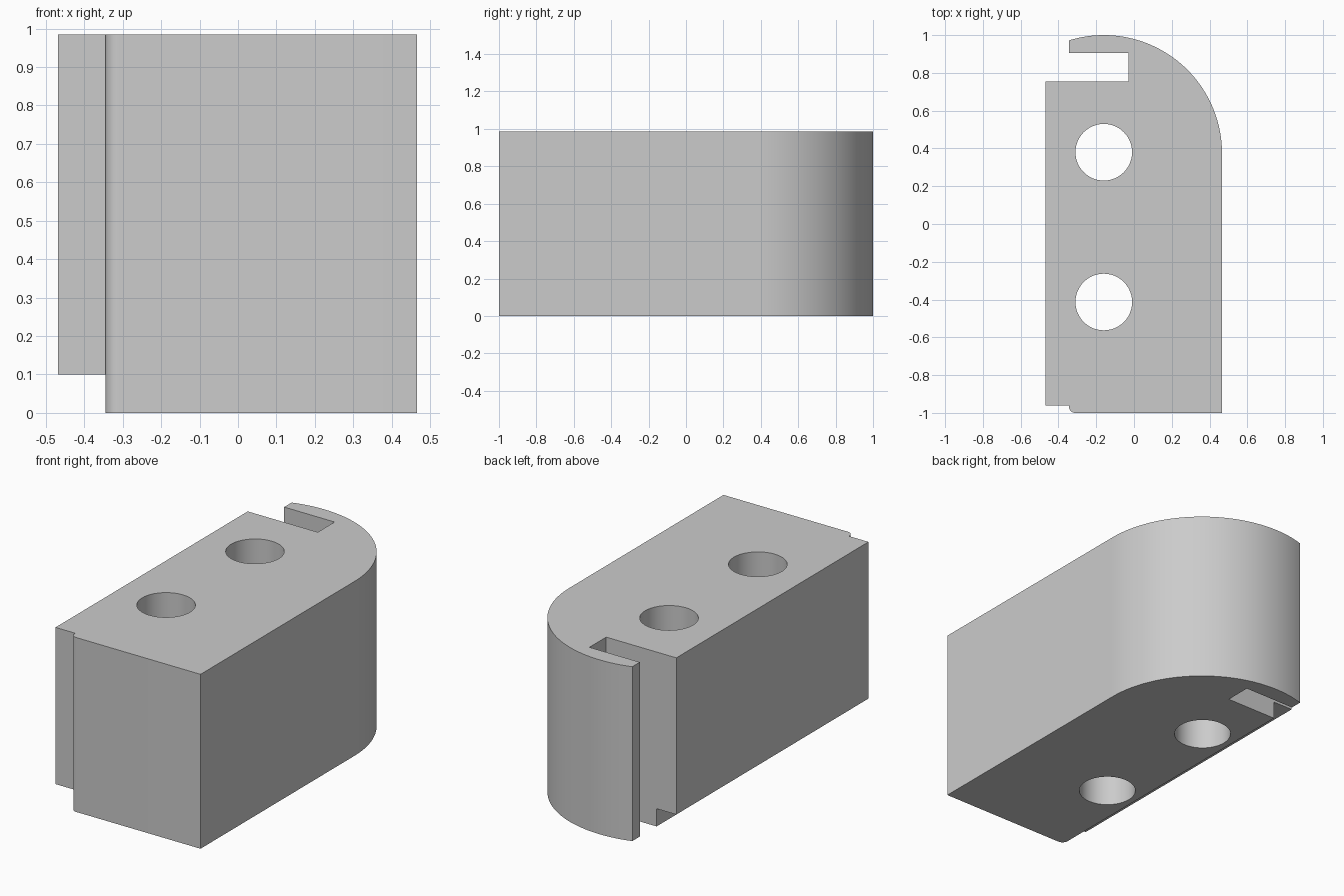
import bpy, bmesh
from math import sin, cos, radians

cube = bpy.data.objects.get("Cube")
if cube:
    bpy.data.objects.remove(cube)

HEIGHT = 0.985
LEFT, STEP_X, RIGHT = -0.468, -0.345, 0.466

grey = bpy.data.materials.new("plain grey")
grey.use_nodes = True
grey.diffuse_color = (0.6, 0.6, 0.6, 1)
grey.node_tree.nodes["Principled BSDF"].inputs["Base Color"].default_value = (0.6, 0.6, 0.6, 1)


def arc(cx, cy, r, start, end, steps):
    """Points along a circular arc, angles in degrees."""
    angles = [radians(start + (end - start) * i / steps) for i in range(steps + 1)]
    return [(cx + r * cos(a), cy + r * sin(a)) for a in angles]


def prism(name, outline, z0, z1):
    """Extrude a flat outline from z0 up to z1."""
    bm = bmesh.new()
    face = bm.faces.new([bm.verts.new((x, y, z0)) for x, y in outline])
    top = bmesh.ops.extrude_face_region(bm, geom=[face])["geom"]
    verts = [v for v in top if isinstance(v, bmesh.types.BMVert)]
    bmesh.ops.translate(bm, verts=verts, vec=(0, 0, z1 - z0))
    bmesh.ops.recalc_face_normals(bm, faces=bm.faces)
    mesh = bpy.data.meshes.new(name)
    bm.to_mesh(mesh)
    bm.free()
    mesh.materials.append(grey)
    obj = bpy.data.objects.new(name, mesh)
    bpy.context.collection.objects.link(obj)
    return obj


# Block: rounded back corner, hooked lip with slot, small rounded front edge
outline = [(RIGHT, -1)]
outline += arc(-0.16, 0.374, 0.626, 0, 107.2, 48)
outline += [(STEP_X, 0.905), (-0.03, 0.905), (-0.03, 0.755)]
outline += [(LEFT, 0.755), (LEFT, -0.96), (STEP_X, -0.96)]
outline += arc(STEP_X + 0.035, -0.965, 0.035, 180, 270, 8)
block = prism("block", outline, 0, HEIGHT)

# Cutters: two through holes and the step under the side tongue
cutters = [prism("hole_cutter", arc(-0.16, y, 0.15, 0, 352.5, 47), -0.2, 1.2)
           for y in (0.38, -0.413)]
cutters.append(prism("step_cutter", [(-0.6, -0.98), (STEP_X, -0.98),
                                     (STEP_X, 0.8), (-0.6, 0.8)], -0.2, 0.1))

bpy.ops.object.select_all(action="DESELECT")
block.select_set(True)
bpy.context.view_layer.objects.active = block
for cutter in cutters:
    cutter.hide_render = True
    mod = block.modifiers.new(cutter.name, "BOOLEAN")
    mod.operation = "DIFFERENCE"
    mod.solver = "EXACT"
    mod.object = cutter
    bpy.ops.object.modifier_apply(modifier=mod.name)
    bpy.data.objects.remove(cutter)

bpy.ops.object.shade_smooth_by_angle(angle=radians(30))
